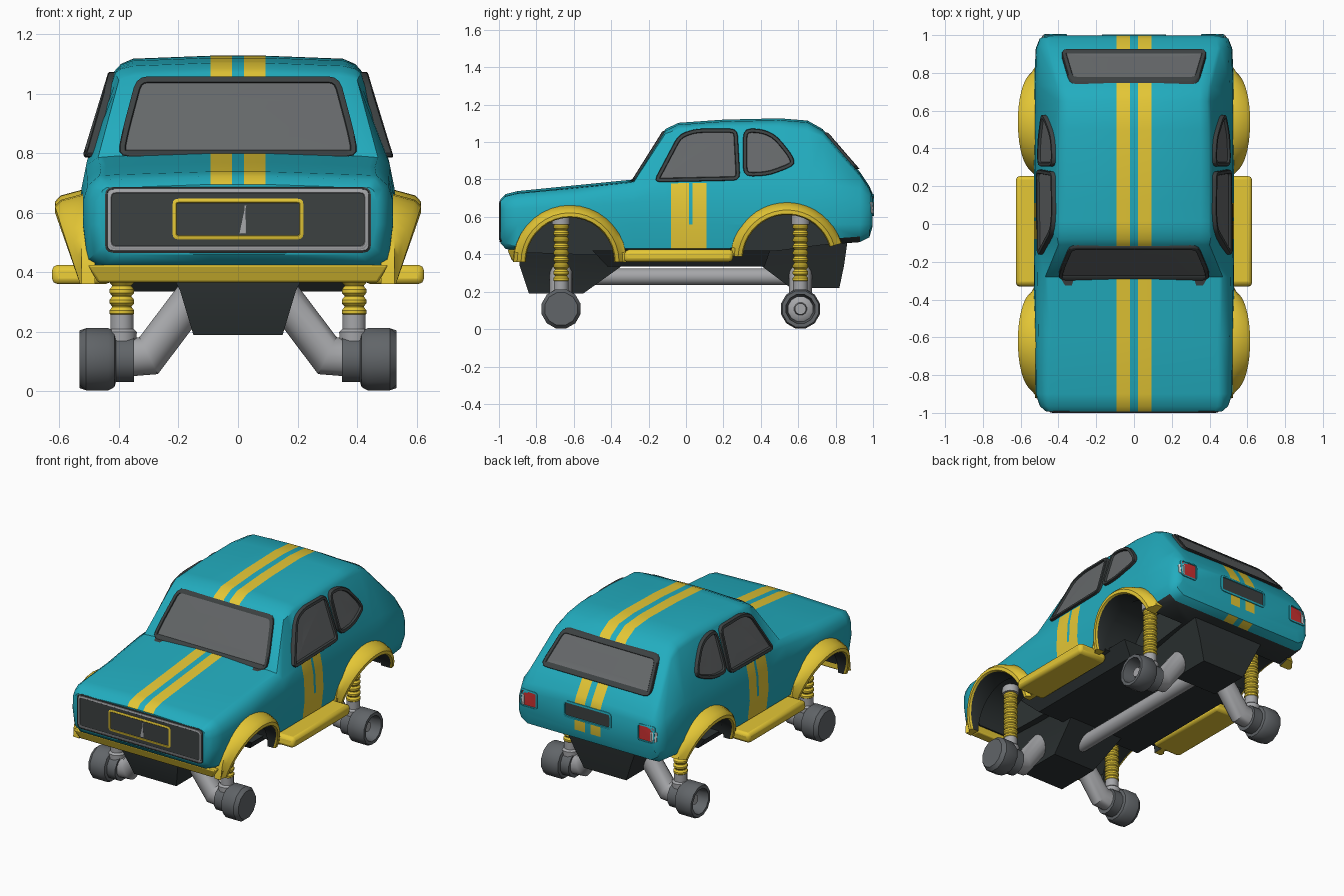
import bpy, bmesh, math
from mathutils import Vector
from mathutils.bvhtree import BVHTree

if "Cube" in bpy.data.objects:
    bpy.data.objects.remove(bpy.data.objects["Cube"])


def mat(name, r, g, b):
    m = bpy.data.materials.new(name)
    m.diffuse_color = (r, g, b, 1)
    m.use_nodes = True
    m.node_tree.nodes["Principled BSDF"].inputs["Base Color"].default_value = m.diffuse_color
    return m


TEAL = mat("teal paint", .016, .415, .52)
YELLOW = mat("yellow paint", .78, .57, .036)
DARK = mat("dark underside", .027, .034, .035)
TRIM = mat("dark trim", .045, .052, .053)
GLASS = mat("grey glass", .13, .138, .143)
STEEL = mat("light steel", .38, .385, .40)
HUB = mat("hub grey", .12, .13, .14)
RED = mat("red lamp", .60, .03, .03)
WHITE = mat("white lamp", .65, .66, .67)


def finish(name, bm, mats, angle=35):
    me = bpy.data.meshes.new(name)
    bm.to_mesh(me)
    bm.free()
    for m in mats:
        me.materials.append(m)
    ob = bpy.data.objects.new(name, me)
    bpy.context.collection.objects.link(ob)
    smooth(ob, angle)
    return ob


def smooth(ob, angle=35):
    bpy.ops.object.select_all(action='DESELECT')
    ob.select_set(True)
    bpy.context.view_layer.objects.active = ob
    bpy.ops.object.shade_smooth_by_angle(angle=math.radians(angle))


def loft(name, rings, mats, rule=None, angle=35, stripe_cap=False):
    """Skin closed rings; rule(ring, segment, centre) gives the colour slot."""
    bm = bmesh.new()
    vs = [[bm.verts.new(p) for p in r] for r in rings]
    n = len(rings[0])
    for j in range(len(rings) - 1):
        for i in range(n):
            k = (i + 1) % n
            f = bm.faces.new((vs[j][i], vs[j][k], vs[j + 1][k], vs[j + 1][i]))
            if rule:
                f.material_index = rule(j, i, f.calc_center_median())
    bm.faces.new(vs[0])
    end = vs[-1]
    if stripe_cap:  # end cap split into stripe columns
        h = n // 2
        bm.faces.new(end[1:h - 1])
        bm.faces.new(end[h + 1:n - 1])
        bm.faces.new((end[0], end[h - 1], end[h], end[n - 1]))
        for q in ((0, 1, h - 2, h - 1), (h, h + 1, n - 2, n - 1)):
            bm.faces.new([end[i] for i in q]).material_index = 1
    else:
        bm.faces.new(end)
    bmesh.ops.recalc_face_normals(bm, faces=bm.faces)
    return finish(name, bm, mats, angle)


def lathe(name, prof, p, axis, m, n=12):
    """Spin (radius, distance) pairs round an axis from p."""
    p, a = Vector(p), Vector(axis).normalized()
    u = a.cross(Vector((0, 1, 0)) if abs(a.y) < .9 else Vector((1, 0, 0))).normalized()
    v = a.cross(u)
    ang = [2 * math.pi * (i + .5) / n for i in range(n)]
    return loft(name, [[p + a * t + (u * math.cos(b) + v * math.sin(b)) * r for b in ang]
                       for r, t in prof], [m])


# Body sections: y, bottom, belly width, belt z, belt width, edge z, edge width, top
KEYS = [
    (-.992, .46, .465, .675, .455, .685, .44, .695), (-.965, .43, .498, .68, .485, .71, .46, .722),
    (-.9, .41, .52, .69, .505, .725, .465, .738), (-.6, .40, .525, .715, .507, .752, .46, .768),
    (-.28, .40, .53, .76, .51, .785, .47, .80), (-.11, .40, .53, .775, .507, 1.045, .40, 1.07),
    (-.04, .40, .53, .78, .505, 1.07, .412, 1.103), (.2, .40, .53, .78, .505, 1.075, .415, 1.12),
    (.5, .42, .53, .78, .505, 1.075, .412, 1.127), (.65, .44, .53, .78, .505, 1.06, .405, 1.115),
    (.73, .45, .53, .78, .505, 1.03, .41, 1.07), (.93, .465, .52, .75, .50, .81, .46, .84),
    (.98, .49, .50, .71, .485, .745, .455, .765), (.998, .55, .475, .68, .465, .705, .445, .725)]


def key_at(y):
    for a, b in zip(KEYS, KEYS[1:]):
        if a[0] <= y <= b[0]:
            t = (y - a[0]) / (b[0] - a[0])
            return tuple(p + (q - p) * t for p, q in zip(a, b))


def section(k):
    y, zb, w, zs, ws, ze, we, zt = k
    half = [(.02, zb), (.092, zb), (w - .06, zb), (w - .015, zb + .03), (w, .56),
            ((w + ws) / 2 + .006, (zs + .56) / 2 + .02), (ws, zs), (we, ze),
            (we - .018, ze + .6 * (zt - .012 - ze)), (we - .06, zt - .01),
            (.092, zt), (.02, zt)]
    return [(x, y, z) for x, z in half] + [(-x, y, z) for x, z in reversed(half)]


rows = sorted(KEYS + [key_at(y) for y in (-.08, .015, .035, .11)])


def paint(j, i, c):
    s = min(i, 22 - i)          # same segment number on both sides
    if i == 23 or s in (0, 1, 2) and c.z < .5:
        if -.9 < c.y < .85:
            return 2
        return 1 if s == 0 and c.y > 0 else 0
    if s == 10:
        return 1
    if s in (3, 4, 5) and -.08 < c.y < .11 and (s == 3 or not .015 < c.y < .035):
        return 1
    return 0


body = loft("car_body", [section(k) for k in rows], [TEAL, YELLOW, DARK], paint, 40, True)
tree = BVHTree.FromObject(body, bpy.context.evaluated_depsgraph_get())


def rounded(pts, r):
    pts, out = [Vector(p) for p in pts], []
    for i, p in enumerate(pts):
        e = [pts[i - 1] - p, pts[(i + 1) % len(pts)] - p]
        a, b = (p + d.normalized() * min(r, d.length * .45) for d in e)
        out += [a * (1 - t) ** 2 + p * 2 * t * (1 - t) + b * t * t for t in (0, .33, .67, 1)]
    return out


def inset(pts, d):
    c, out = sum(pts, Vector((0, 0))) / len(pts), []
    for i, p in enumerate(pts):
        t = (pts[(i + 1) % len(pts)] - pts[i - 1]).normalized()
        nrm = Vector((-t.y, t.x))
        out.append(p + nrm * (d if nrm.dot(c - p) > 0 else -d))
    return out


def plate(name, pts, axis, s, frame, fill, fw=.02, h=.014, r=.04, low=.4):
    """Framed panel laid on the body, projected along x or y from side s."""
    def drop(p, off):
        o = Vector((s * 3, p.x, p.y)) if axis == 0 else Vector((p.x, s * 3, p.y))
        d = Vector((0, 0, 0))
        d[axis] = -s
        hit = tree.ray_cast(o, d)[0]
        return (hit or tree.find_nearest(o + d * 2.5)[0]) - d * off
    outer = rounded(pts, r)
    inner = inset(outer, fw)
    c = sum(inner, Vector((0, 0))) / len(inner)
    mid = [c + (p - c) * .55 for p in inner]
    layers = [(outer, -.01), (outer, h * .8), (inset(outer, .003), h), (inset(outer, fw * .85), h),
              (inner, h * low), (mid, h * low)]
    bm = bmesh.new()
    vs = [[bm.verts.new(drop(p, o)) for p in ring] for ring, o in layers]
    n = len(outer)
    for j in range(len(vs) - 1):
        for i in range(n):
            k = (i + 1) % n
            f = bm.faces.new((vs[j][i], vs[j][k], vs[j + 1][k], vs[j + 1][i]))
            f.material_index = int(j == 4)
    f = bm.faces.new(vs[-1])
    f.material_index = 1
    f.normal_update()
    if f.normal[axis] * s < 0:
        bmesh.ops.reverse_faces(bm, faces=bm.faces)
    return finish(name, bm, [frame, fill])


def box_pts(x0, x1, z0, z1):
    return [(x0, z0), (x1, z0), (x1, z1), (x0, z1)]


# Windows
plate("windshield", [(-.405, .788), (.405, .788), (.39, .87), (.34, 1.058), (-.34, 1.058), (-.39, .87)],
      1, -1, TRIM, GLASS, .022)
plate("rear_window", [(-.39, .855), (.39, .855), (.34, 1.05), (-.34, 1.05)], 1, 1, TRIM, GLASS, .025, .02, .04, .75)
for s in (1, -1):
    plate("door_window", [(-.175, .785), (.29, .795), (.275, 1.072), (.05, 1.072), (-.04, 1.04)],
          0, s, TRIM, GLASS, .022, .02)
    plate("quarter_window", [(.305, .815), (.44, .82), (.585, .875), (.57, .93), (.48, 1.04), (.4, 1.072), (.305, 1.072)],
          0, s, TRIM, GLASS, .022, .02, .05)
    # Tail lamps
    plate("tail_lamp", box_pts(*sorted((s * .355, s * .476)), .605, .713), 1, 1, TEAL, RED, .01, .007, .02, .3)
    plate("reverse_lamp", box_pts(*sorted((s * .447, s * .487)), .618, .68), 1, 1, WHITE, WHITE, .01, .006, .01)

# Grille with yellow badge frame, rear plate recess
plate("grille_surround", box_pts(-.447, .447, .465, .687), 1, -1, TRIM, STEEL, .008, .005, .03)
plate("grille", box_pts(-.437, .437, .476, .678), 1, -1, STEEL, TRIM, .012, .008, .03, .65)
plate("grille_center", box_pts(-.22, .22, .51, .647), 1, -1, YELLOW, TRIM, .014, .0085, .02, .75)
plate("grille_sliver", [(.005, .53), (.027, .53), (.025, .625)], 1, -1, STEEL, STEEL, .002, .0082, .001, 1)
plate("rear_plate_recess", box_pts(-.17, .17, .615, .722), 1, 1, TEAL, TRIM, .014, .006, .025, .3)

# Wheel arches: cut the wells, add bulged flares with dark liners
ARCHES = [(-.62, .36, .245, 0, 180), (.54, .375, .24, 16, 177)]
for s in (1, -1):
    for cy, cz, r, a0, a1 in ARCHES:
        cut = lathe("well_cutter", [(r, 0), (r, .5)], (s * .27, cy, cz), (s, 0, 0), DARK, 40)
        cut.data.materials.clear()
        for m in (TEAL, YELLOW, DARK):
            cut.data.materials.append(m)
        for f in cut.data.polygons:
            f.material_index = 2
        cut.hide_render = True
        mod = body.modifiers.new("well", 'BOOLEAN')
        mod.operation, mod.object, mod.solver = 'DIFFERENCE', cut, 'EXACT'
        bpy.context.view_layer.objects.active = body
        bpy.ops.object.modifier_apply(modifier=mod.name)
        bpy.data.objects.remove(cut)
        rings = []
        for i in range(19):
            t = math.radians(a0 + (a1 - a0) * i / 18)
            X = .53 + .085 * math.sin(t)
            prof = [(.305, .48), (.302, .525), (.283, X - .02), (.262, X), (.242, X), (.236, X - .012), (.236, .48)]
            rings.append([(s * x, cy + q * math.cos(t), cz + q * math.sin(t)) for q, x in prof])
        loft("wheel_flare", rings, [YELLOW, DARK], lambda j, i, c: int(i >= 5))
smooth(body, 40)


def block(name, levels, m, bevel=0, cx=0):
    ob = loft(name, [[(cx - w, a, z), (cx + w, a, z), (cx + w, b, z), (cx - w, b, z)]
                     for z, a, b, w in levels], [m], angle=30)
    if bevel:
        md = ob.modifiers.new("bevel", 'BEVEL')
        md.width, md.segments = bevel, 2
    return ob


# Side sills, front lip and dark chassis
for s in (1, -1):
    block("side_sill", [(.36, -.335, .25, .1), (.425, -.325, .255, .1)], YELLOW, .02, s * .525)
block("front_lip", [(.365, -.93, -.87, .47), (.425, -.955, -.87, .505)], YELLOW, .008)
block("floor_pan", [(.335, -.42, .42, .38), (.42, -.5, .45, .45)], DARK)
block("front_subframe", [(.19, -.84, -.55, .15), (.34, -.89, -.34, .195), (.46, -.9, -.32, .26)], DARK)
block("rear_subframe", [(.22, .56, .82, .15), (.34, .40, .845, .2), (.48, .32, .865, .26)], DARK)
lathe("drive_tube", [(.045, 0), (.045, 1.12)], (0, -.56, .28), (0, 1, 0), STEEL, 16)

# Suspension at each corner
spring = [(.032, 0)]
for i in range(9):
    z = i * .035
    spring += [(.034, z + .001), (.043, z + .011), (.043, z + .022), (.034, z + .033)]
ring16 = [2 * math.pi * i / 16 for i in range(16)]
for s in (1, -1):
    for y in (-.668, .612):
        # Bent arm: centre x, z and ring direction in the xz plane
        loft("axle_arm", [[(s * (cx + .062 * px * math.cos(a)), y + .062 * math.sin(a), cz + .062 * pz * math.cos(a))
                           for a in ring16]
                          for cx, cz, px, pz in ((.13, .345, .8, .6), (.3, .12, .5, 1), (.4, .11, .1, 1))], [STEEL])
        lathe("strut_base", [(.05, 0), (.052, .06), (.04, .07), (.04, .12)], (s * .39, y, .14), (0, 0, 1), STEEL)
        lathe("coil_spring", spring, (s * .39, y, .25), (0, 0, 1), YELLOW)
        lathe("spring_cap", [(.05, 0), (.05, .05)], (s * .39, y, .56), (0, 0, 1), STEEL)
        rim = [(.08, 0), (.08, .06), (.097, .065), (.108, .085), (.108, .16)]
        if y < 0:
            rim += [(.09, .183)]
        else:
            rim += [(.1, .183), (.08, .183), (.07, .1)]
            lathe("hub_core", [(.072, 0), (.06, .01), (.035, .015), (.03, .05)],
                  (s * .445, y, .108), (s, 0, 0), STEEL)
        lathe("wheel_hub", rim, (s * .35, y, .108), (s, 0, 0), HUB)
